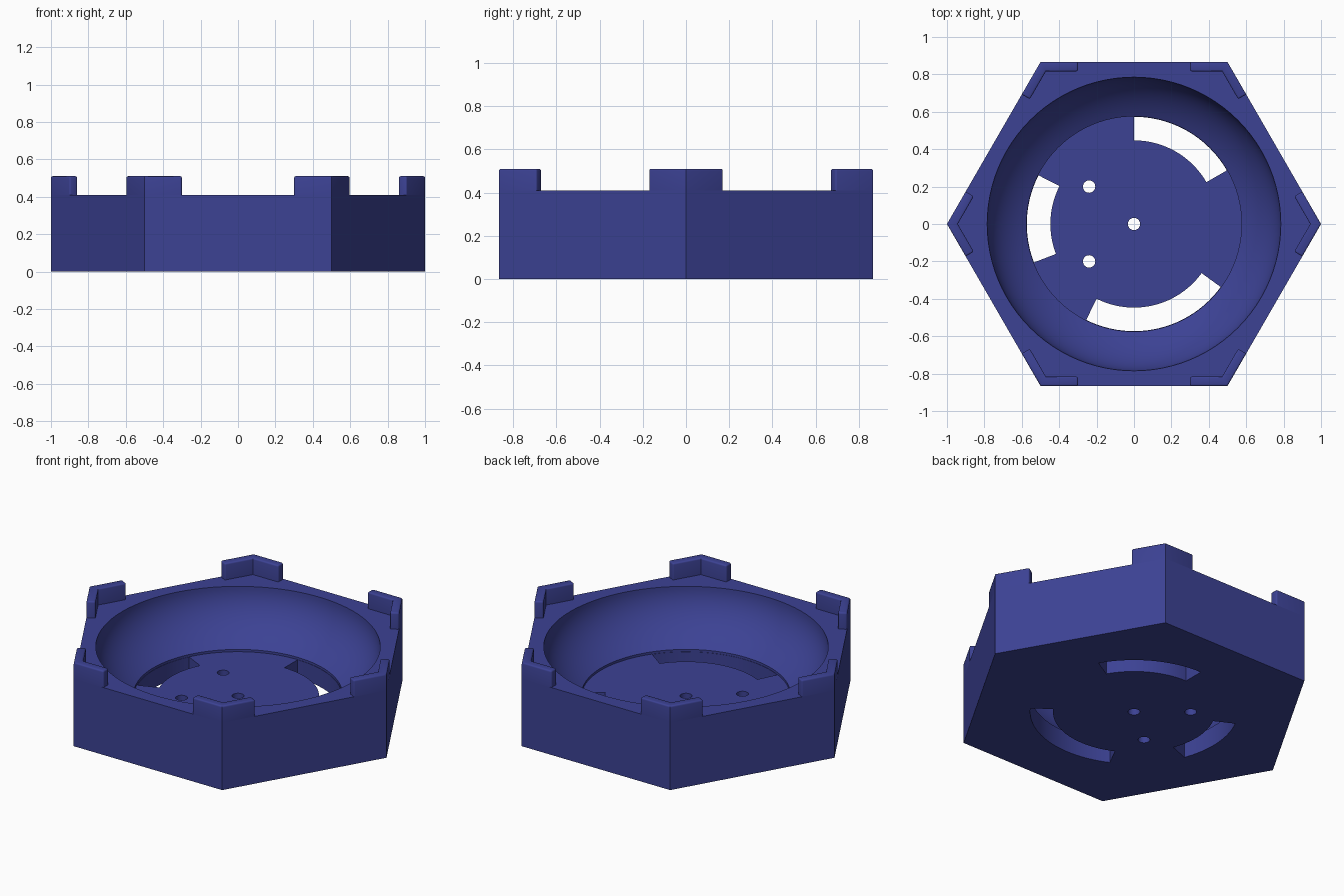
import bpy, bmesh
from math import pi, sin, cos, sqrt, radians

if "Cube" in bpy.data.objects:
    bpy.data.objects.remove(bpy.data.objects["Cube"])

BODY_H, CLIP_H = 0.41, 0.51
FLOOR_Z, FLOOR_R, RIM_R = 0.11, 0.575, 0.785
SLOT_IN = 0.447

blue = bpy.data.materials.new("indigo blue")
blue.diffuse_color = (0.045, 0.054, 0.296, 1)
blue.use_nodes = True
blue.node_tree.nodes["Principled BSDF"].inputs["Base Color"].default_value = blue.diffuse_color


def make_object(name, bm):
    bmesh.ops.recalc_face_normals(bm, faces=bm.faces)
    mesh = bpy.data.meshes.new(name)
    bm.to_mesh(mesh)
    bm.free()
    mesh.materials.append(blue)
    ob = bpy.data.objects.new(name, mesh)
    bpy.context.collection.objects.link(ob)
    return ob


def prism(points, z0, z1):
    """Extrude a flat outline from z0 to z1."""
    bm = bmesh.new()
    face = bm.faces.new([bm.verts.new((x, y, z0)) for x, y in points])
    up = bmesh.ops.extrude_face_region(bm, geom=[face])["geom"]
    bmesh.ops.translate(bm, vec=(0, 0, z1 - z0),
                        verts=[v for v in up if isinstance(v, bmesh.types.BMVert)])
    return bm


def arc(r, a0, a1, n):
    return [(r * cos(a0 + (a1 - a0) * i / n), r * sin(a0 + (a1 - a0) * i / n))
            for i in range(n + 1)]


def circle(r, n, cx=0, cy=0):
    return [(cx + x, cy + y) for x, y in arc(r, 0, 2 * pi, n)[:-1]]


# Hexagonal body
body = make_object("hexagonal_body", prism(circle(1, 6), 0, BODY_H))
cutters = []

# Bowl cutter: curved wall down to a shallow step and a flat floor
bowl_depth = 0.42
profile = [(RIM_R, BODY_H + 0.1)]
for i in range(17):
    r = RIM_R + (FLOOR_R - RIM_R) * (i / 16) ** 2
    profile.append((r, BODY_H - bowl_depth * sqrt(max(0, 1 - (r / RIM_R) ** 2))))
profile.append((FLOOR_R, FLOOR_Z))
bm = bmesh.new()
rings = [[bm.verts.new((x, y, z)) for x, y in circle(r, 96)] for r, z in profile]
for a, b in zip(rings, rings[1:]):
    for i in range(96):
        j = (i + 1) % 96
        bm.faces.new((a[i], a[j], b[j], b[i]))
bm.faces.new(rings[0])
bm.faces.new(rings[-1])
cutters.append(make_object("bowl_cutter", bm))

# Three curved slots through the floor
for a0, a1 in ((30, 90), (153, 201), (243.5, 324)):
    a0, a1 = radians(a0), radians(a1)
    outline = arc(FLOOR_R - 0.002, a0, a1, 24) + arc(SLOT_IN, a1, a0, 24)
    cutters.append(make_object("slot_cutter", prism(outline, -0.1, 0.2)))

# Three round holes
for x, y in ((0, 0), (-0.24, 0.2), (-0.24, -0.2)):
    cutters.append(make_object("hole_cutter", prism(circle(0.033, 32, x, y), -0.1, 0.2)))

for c in cutters:
    c.hide_render = True
    mod = body.modifiers.new(c.name, "BOOLEAN")
    mod.operation, mod.solver, mod.object = "DIFFERENCE", "EXACT", c

# Bake the cuts and discard the cutters
deps = bpy.context.evaluated_depsgraph_get()
baked = bpy.data.meshes.new_from_object(body.evaluated_get(deps))
body.modifiers.clear()
body.data = baked
baked.materials.clear()
baked.materials.append(blue)
for p in baked.polygons:
    p.material_index = 0
for c in cutters:
    bpy.data.objects.remove(c)

# L-shaped corner clips, flush with the outer walls
LEN, THICK = 0.2, 0.05
s, c = sin(pi / 3), cos(pi / 3)
end = (1 - LEN * c, LEN * s)
inner = (end[0] - THICK * s, end[1] - THICK * c)
apex = (1 - THICK / s, 0)
outline = [(1, 0), end, inner, apex, (inner[0], -inner[1]), (end[0], -end[1])]
clips = []
for k in range(6):
    bm = prism(outline, BODY_H, CLIP_H)
    edges = []
    for e in bm.edges:
        a, b = e.verts
        on_top = min(a.co.z, b.co.z) > BODY_H + 0.05
        upright = abs(a.co.z - b.co.z) > 0.05
        if on_top or (upright and abs(a.co.y) > 0.01):
            edges.append(e)
    bmesh.ops.bevel(bm, geom=edges, offset=0.009, segments=3, profile=0.5,
                    affect="EDGES")
    clip = make_object("corner_clip", bm)
    clip.rotation_euler.z = k * pi / 3
    clips.append(clip)

# Smooth the curved surfaces, keep the edges sharp
bpy.ops.object.select_all(action="DESELECT")
for ob in [body] + clips:
    ob.select_set(True)
bpy.context.view_layer.objects.active = body
bpy.ops.object.shade_smooth_by_angle(angle=radians(32))
